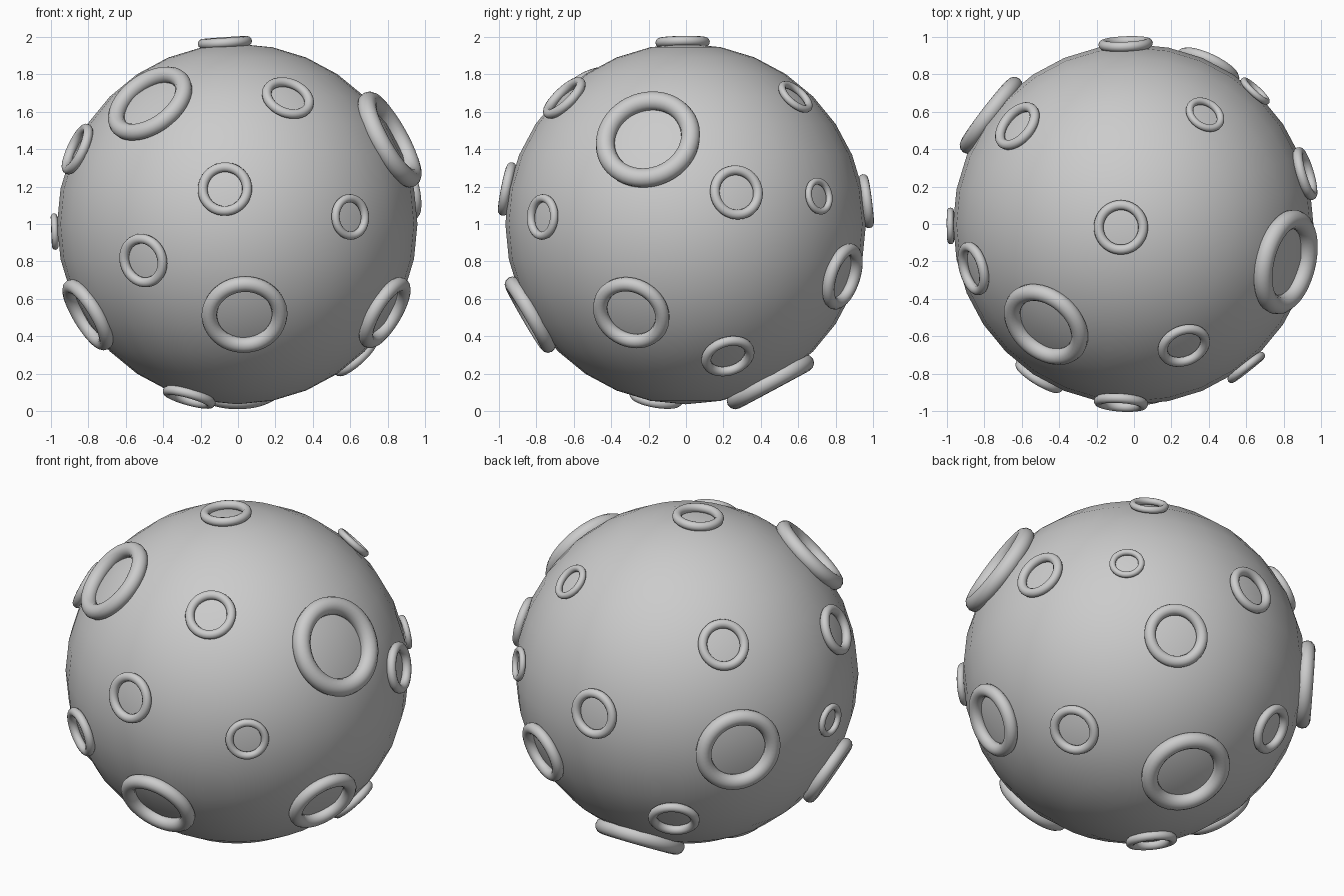
import bpy, math
from mathutils import Vector

CENTRE = Vector((-0.004, -0.002, 1.0))
RADIUS = 0.962

grey = bpy.data.materials.new("plain grey")
grey.diffuse_color = (0.6, 0.6, 0.6, 1)


def finish(name):
    ob = bpy.context.object
    ob.name = name
    ob.data.materials.append(grey)
    bpy.ops.object.shade_smooth()
    return ob


# Main ball
bpy.ops.mesh.primitive_uv_sphere_add(segments=32, ring_count=16, radius=RADIUS, location=CENTRE)
finish("moon_ball")

# Crater rims: direction from the ball centre, ring radius
CRATERS = [
    (-0.473, -0.54, 0.647, 0.206), (0.265, -0.645, 0.668, 0.118),
    (-0.07, -0.955, 0.187, 0.119), (0.591, -0.755, 0.037, 0.100),
    (-0.505, -0.81, -0.195, 0.119), (0.035, -0.837, -0.487, 0.188),
    (-0.858, -0.238, 0.40, 0.120), (0.816, -0.205, 0.455, 0.233),
    (-0.80, -0.24, -0.484, 0.175), (0.778, -0.29, -0.47, 0.174),
    (-0.26, -0.158, -0.92, 0.119), (-0.07, -0.018, 0.97, 0.119),
    (-0.975, -0.01, -0.04, 0.080), (0.91, 0.268, 0.168, 0.120),
    (0.64, 0.702, 0.147, 0.081), (0.393, 0.835, -0.28, 0.150),
    (0.62, 0.222, -0.70, 0.119), (0.0, 0.452, -0.845, 0.212),
    (0.377, 0.58, 0.674, 0.090), (-0.045, 0.965, 0.122, 0.119),
    (-0.618, 0.519, 0.53, 0.120), (-0.773, 0.588, -0.055, 0.203),
    (-0.408, 0.70, -0.524, 0.119),
]
for i, (x, y, z, ring) in enumerate(CRATERS):
    n = (Vector((x, y, z)) - Vector((CENTRE.x, CENTRE.y, 0))).normalized()
    dist = math.sqrt(0.979 ** 2 - ring ** 2)
    bpy.ops.mesh.primitive_torus_add(
        major_segments=48, minor_segments=12, major_radius=ring, minor_radius=ring * 0.22,
        location=CENTRE + n * dist, rotation=n.to_track_quat('Z', 'Y').to_euler())
    finish(f"crater_rim_{i + 1}")
